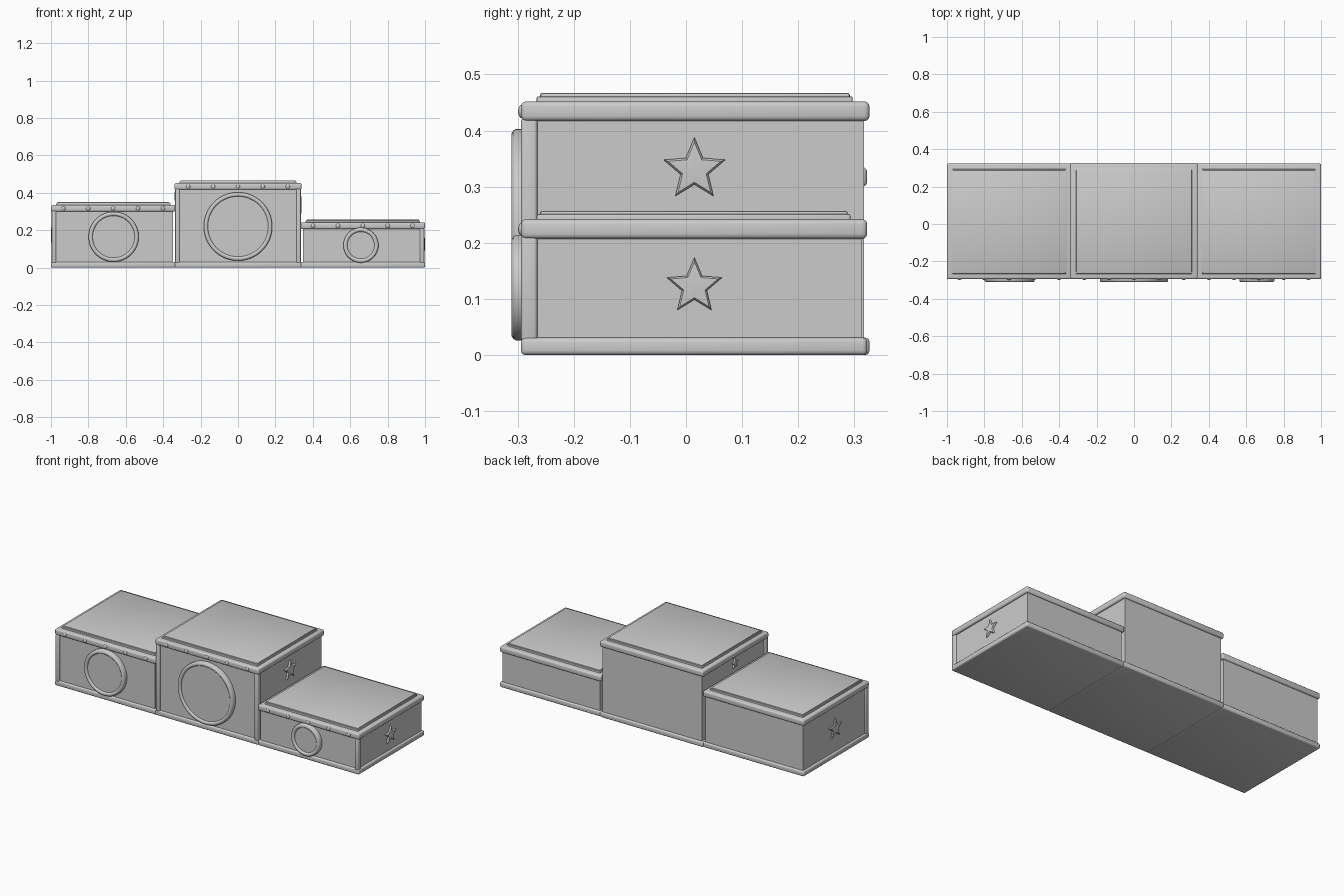
import bpy, bmesh, math
from mathutils import Vector

if "Cube" in bpy.data.objects:
    bpy.data.objects.remove(bpy.data.objects["Cube"])


def finish(bm, name, angle=35):
    bmesh.ops.recalc_face_normals(bm, faces=bm.faces)
    me = bpy.data.meshes.new(name)
    bm.to_mesh(me)
    bm.free()
    ob = bpy.data.objects.new(name, me)
    bpy.context.collection.objects.link(ob)
    bpy.ops.object.select_all(action='DESELECT')
    ob.select_set(True)
    bpy.context.view_layer.objects.active = ob
    bpy.ops.object.shade_smooth_by_angle(angle=math.radians(angle))
    return ob


def box(name, x, y, z, bevel=0.0, segs=3):
    """Box from (min, max) ranges with optional rounded edges."""
    bm = bmesh.new()
    bmesh.ops.create_cube(bm, size=1)
    for v in bm.verts:
        v.co = Vector([r[0] if c < 0 else r[1] for c, r in zip(v.co, (x, y, z))])
    if bevel:
        bmesh.ops.bevel(bm, geom=bm.edges[:], offset=bevel, segments=segs,
                        profile=0.5, affect='EDGES')
    return finish(bm, name)


def medallion(name, x, z, r):
    """Disc with a rounded raised rim, lathed about the y axis."""
    w = 0.022
    profile = [(r, -0.28), (r, -0.303), (r - 0.003, -0.308), (r - 0.008, -0.311),
               (r - w + 0.007, -0.311), (r - w + 0.002, -0.308), (r - w, -0.302)]
    n = 64
    bm = bmesh.new()
    rings = [[bm.verts.new((x + pr * math.cos(2 * math.pi * i / n), py,
                            z + pr * math.sin(2 * math.pi * i / n)))
              for i in range(n)] for pr, py in profile]
    for a, b in zip(rings, rings[1:]):
        for i in range(n):
            j = (i + 1) % n
            bm.faces.new((a[i], a[j], b[j], b[i]))
    bm.faces.new(rings[0])
    bm.faces.new(rings[-1])
    return finish(bm, name, 50)


def star(name, x, z, r, side, h=0.012, y=0.015):
    """Slightly puffed five-pointed star on a side wall facing +x or -x."""
    bm = bmesh.new()

    def ring(scale, dx):
        pts = []
        for i in range(10):
            a = math.pi / 2 + i * math.pi / 5
            q = (r if i % 2 == 0 else r * 0.45) * scale
            pts.append(bm.verts.new((x + side * dx, y + q * math.cos(a), z + q * math.sin(a))))
        return pts
    rings = [ring(1, -0.004), ring(1, h * 0.45), ring(0.85, h * 0.85)]
    top = bm.verts.new((x + side * h, y, z))
    for i in range(10):
        j = (i + 1) % 10
        for a, b in zip(rings, rings[1:]):
            bm.faces.new((a[i], a[j], b[j], b[i]))
        bm.faces.new((rings[-1][i], rings[-1][j], top))
    bm.faces.new(rings[0])
    return finish(bm, name, 30)


def rivet(name, x, z):
    bm = bmesh.new()
    bmesh.ops.create_uvsphere(bm, u_segments=16, v_segments=8, radius=0.012)
    for v in bm.verts:
        v.co = Vector((v.co.x + x, v.co.y * 0.6 - 0.292, v.co.z + z))
    return finish(bm, name, 60)


# name, x range, trim top height, trim back, medallion (x, z, r), post sides
STEPS = [
    ("left", (-1.0, -0.335), 0.335, 0.323, (-0.665, 0.165, 0.134), (-1,)),
    ("centre", (-0.34, 0.34), 0.452, 0.327, (0.0, 0.22, 0.183), (-1, 1)),
    ("right", (0.335, 1.0), 0.242, 0.323, (0.657, 0.12, 0.094), (1,)),
]

for name, (x0, x1), top, back, (mx, mz, mr), posts in STEPS:
    cx = (x0 + x1) / 2
    # main body
    box(name + "_body", (x0 + 0.012, x1 - 0.012), (-0.284, back - 0.01),
        (0.005, top - 0.01))
    # base and top trim slabs
    box(name + "_base_trim", (x0, x1), (-0.294, back), (0.0, 0.031), 0.008)
    box(name + "_top_trim", (x0, x1), (-0.294, back), (top - 0.035, top), 0.009)
    # standing surface in two thin layers
    box(name + "_tread_lower", (x0 + 0.026, x1 - 0.026), (-0.266, back - 0.03),
        (top - 0.01, top + 0.009), 0.003, 2)
    box(name + "_tread", (x0 + 0.031, x1 - 0.031), (-0.26, back - 0.035),
        (top - 0.01, top + 0.015), 0.004, 2)
    # front corner posts
    for s in posts:
        px = (x0 + 0.004, x0 + 0.028) if s < 0 else (x1 - 0.028, x1 - 0.004)
        box(name + "_corner_post", px, (-0.294, -0.265), (0.025, top - 0.03), 0.006)
    # rivets along the top trim
    for i in range(-2, 3):
        rivet(name + "_rivet", cx + i * 0.133, top - 0.018)
    medallion(name + "_medallion", mx, mz, mr)

# side stars
star("left_outer_star", -0.988, 0.17, 0.06, -1)
star("right_outer_star", 0.988, 0.122, 0.052, 1)
star("centre_left_star", -0.328, 0.38, 0.03, -1)
star("centre_right_star", 0.328, 0.33, 0.058, 1)
